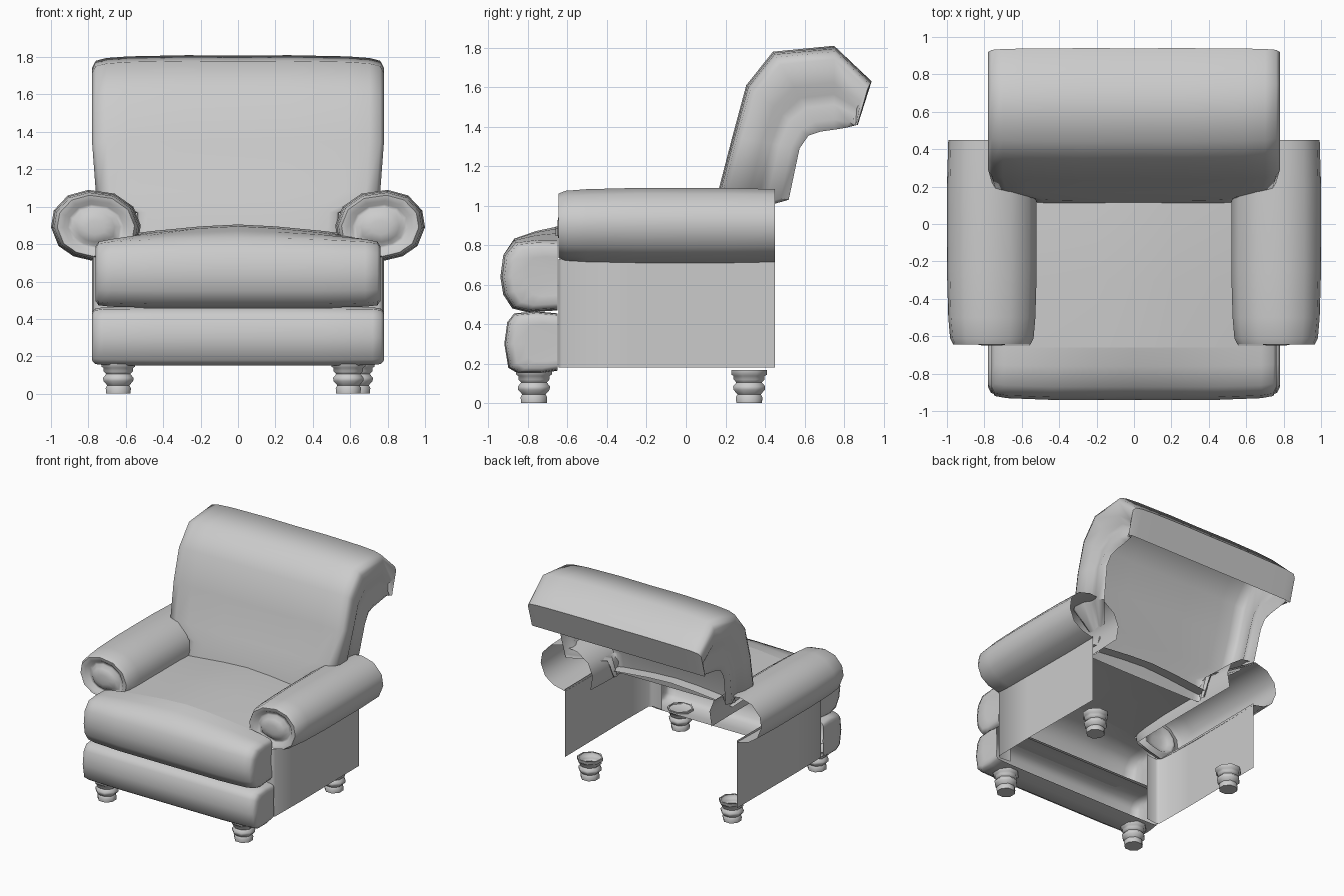
import bpy, bmesh, math

if "Cube" in bpy.data.objects:
    bpy.data.objects.remove(bpy.data.objects["Cube"])


def sheet(name, rows, closed=False, skip=None, angle=60):
    """Skin a grid of points; closed joins each row's last point to its first."""
    bm = bmesh.new()
    vs = [[bm.verts.new(p) for p in row] for row in rows]
    n = len(rows[0])
    for i in range(len(rows) - 1):
        for j in range(n if closed else n - 1):
            if skip and skip(i, j):
                continue
            k = (j + 1) % n
            bm.faces.new((vs[i][j], vs[i][k], vs[i + 1][k], vs[i + 1][j]))
    bmesh.ops.delete(bm, geom=[v for v in bm.verts if not v.link_faces], context='VERTS')
    bmesh.ops.remove_doubles(bm, verts=bm.verts, dist=0.0005)
    bmesh.ops.recalc_face_normals(bm, faces=bm.faces)
    me = bpy.data.meshes.new(name)
    bm.to_mesh(me)
    bm.free()
    ob = bpy.data.objects.new(name, me)
    bpy.context.collection.objects.link(ob)
    bpy.ops.object.select_all(action='DESELECT')
    ob.select_set(True)
    bpy.context.view_layer.objects.active = ob
    bpy.ops.object.shade_smooth_by_angle(angle=math.radians(angle))
    return ob


def both_sides(cols):
    """Half-width columns ordered outside to centre -> full width."""
    return [(-x, s) for x, s in cols] + [(x, s) for x, s in reversed(cols[:-1])]


def roll(name, profile, cols, anchor, crown=lambda x, y, z: 0.0):
    """Wide cushion roll, open behind, with rounded closed ends."""
    ay, az = anchor
    rows = []
    for x, s in both_sides(cols):
        row = []
        for y, z in profile:
            yy, zz = ay + (y - ay) * s, az + (z - az) * s
            row.append((x, yy, zz + s * crown(x, y, z)))
        rows.append(row)
    return sheet(name, rows)


# Front rail
rail = [(-.65, .165), (-.74, .15), (-.85, .15), (-.90, .18), (-.92, .30),
        (-.905, .41), (-.87, .455), (-.76, .465), (-.65, .455)]
roll("front_rail", rail, [(.775, 0), (.78, .6), (.78, .82), (.765, .94), (.72, .98), (.45, 1), (0, 1)],
     (-.65, .305))


# Seat cushion: front roll plus the deck between the arms
def crown(x, y, z):
    return .075 * max(0, 1 - abs(x / .76) ** 1.5) * min(1, (y + .94) / .29) if z > .75 else 0


seat = [(-.65, .47), (-.80, .46), (-.88, .48), (-.925, .55), (-.94, .64),
        (-.925, .75), (-.87, .815), (-.76, .825), (-.65, .82)]
roll("seat_front", seat, [(.75, 0), (.76, .55), (.762, .8), (.745, .93), (.68, .97), (.45, 1), (.2, 1), (0, 1)],
     (-.65, .64), crown)

deck = []
for y, z in [(-.66, .82), (-.3, .83), (0, .83), (.2, .82)]:
    deck.append([(x, y, z + crown(x, 0, z)) for x in (-.56, -.45, -.2, 0, .2, .45, .56)])
sheet("seat_deck", deck)

# Backrest: outline (y, z, half width) and the rear rim of its side panels (y, z)
outline = [(.10, .80, .53), (.125, .97, .54), (.165, 1.08, .76), (.235, 1.35, .78), (.305, 1.61, .78),
           (.44, 1.78, .78), (.75, 1.81, .78), (.94, 1.63, .78), (.87, 1.41, .78)]
rim = [(.20, .80), (.27, .96), (.52, 1.03), (.575, 1.29), (.62, 1.355),
       (.68, 1.375), (.75, 1.385), (.81, 1.395), (.85, 1.405)]
# (fraction of width, blend from rim to outline)
side_cols = [(.95, 0), (.985, .12), (.955, .3), (.955, .42), (.99, .56),
             (1, .84), (.975, .93), (.9, .965), (.75, .985), (.35, 1), (0, .995)]
back = []
for f, t in both_sides(side_cols):
    back.append([(f * w, qy + (py - qy) * t, qz + (pz - qz) * t)
                 for (py, pz, w), (qy, qz) in zip(outline, rim)])
sheet("backrest", back)

# Arms: rolled top with a grooved front cap, and a folded side panel below
section = [(.54, .78), (.52, .90), (.56, 1.0), (.66, 1.07), (.80, 1.09), (.91, 1.06),
           (.985, .98), (1.0, .89), (.96, .79), (.88, .735), (.775, .71), (.65, .74)]
rings = [(.45, .97), (.2, 1), (-.25, 1), (-.5, .97), (-.61, .93), (-.645, .86),
         (-.64, .72), (-.615, .62), (-.615, .54), (-.64, .42), (-.65, .2), (-.65, 0)]
cx, cz = .76, .885
for side, m in (("left", -1), ("right", 1)):
    rows = [[(m * (cx + (x - cx) * s), y, cz + (z - cz) * s) for x, z in section] for y, s in rings]
    sheet(side + "_arm_roll", rows, closed=True, skip=lambda i, j: i < 4 and j >= 10)
    fold = [(.66, -.635), (.75, -.645), (.775, -.63), (.78, -.3), (.775, .45)]
    sheet(side + "_arm_panel", [[(m * x, y, z) for x, y in fold] for z in (.18, .45, .73)])

# Turned legs, eight sided
turning = [(0, 0), (.07, 0), (.073, .03), (.064, .045), (.086, .068), (.088, .085),
           (.07, .105), (.085, .12), (.085, .138), (.098, .145), (.098, .168), (.085, .168)]
for name, lx, ly in (("front_left_leg", -.64, -.77), ("front_right_leg", .59, -.77),
                     ("back_left_leg", -.64, .32), ("back_right_leg", .64, .32)):
    rows = [[(lx + r * math.cos(a * math.tau / 8 + .39), ly + r * math.sin(a * math.tau / 8 + .39), z)
             for a in range(8)] for r, z in turning]
    sheet(name, rows, closed=True)
